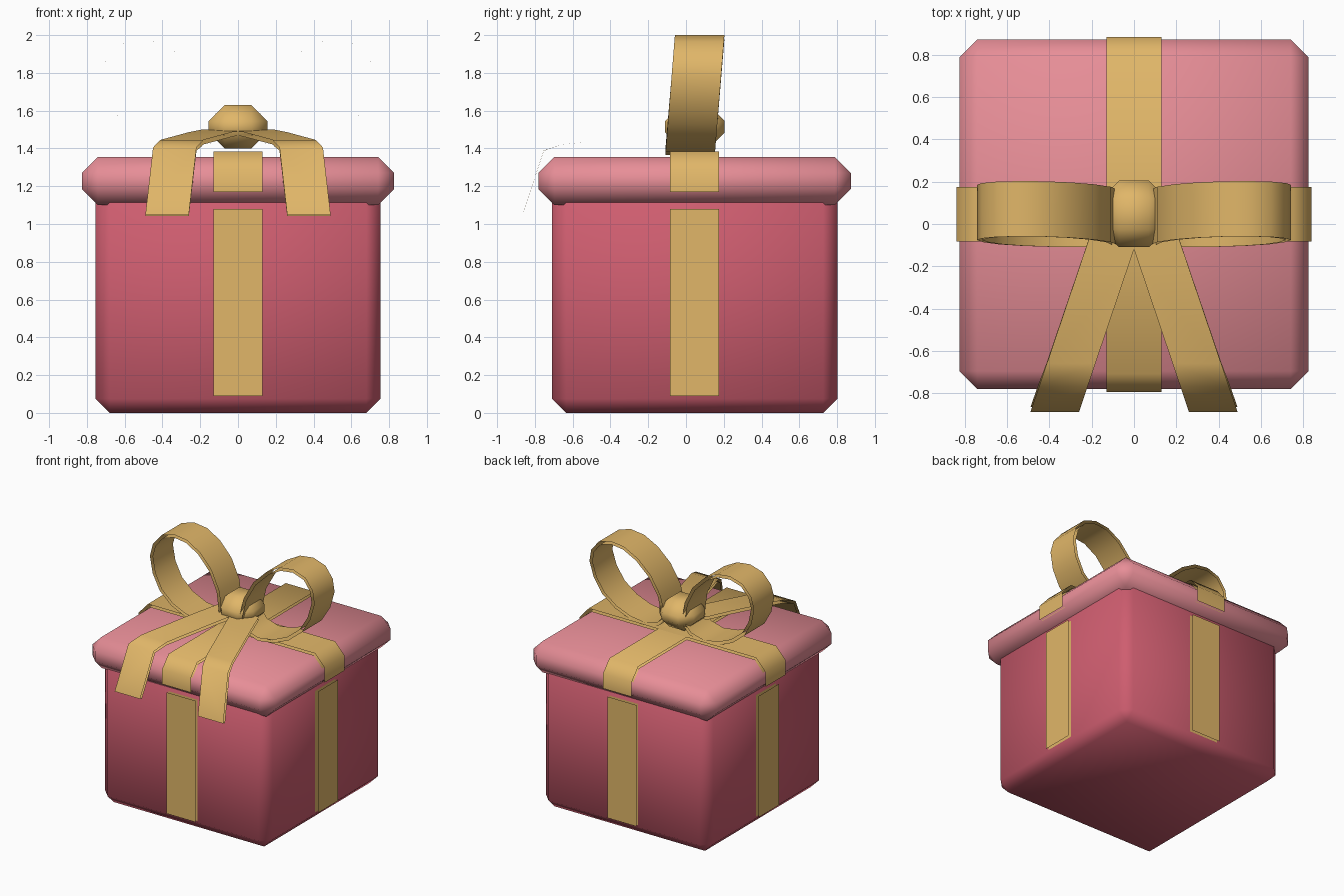
import bpy, bmesh, math
from mathutils import Vector

if "Cube" in bpy.data.objects:
    bpy.data.objects.remove(bpy.data.objects["Cube"])

CY = 0.046  # depth centre of the box


def material(name, rgb):
    m = bpy.data.materials.new(name)
    m.diffuse_color = (*rgb, 1)
    m.use_nodes = True
    m.node_tree.nodes["Principled BSDF"].inputs["Base Color"].default_value = m.diffuse_color
    return m


RED = material("box_red", (0.62, 0.11, 0.16))
PINK = material("lid_pink", (0.80, 0.27, 0.31))
GOLD = material("ribbon_gold", (0.75, 0.47, 0.14))


def finish(name, bm, mat, angle):
    me = bpy.data.meshes.new(name)
    bm.to_mesh(me)
    bm.free()
    me.materials.append(mat)
    ob = bpy.data.objects.new(name, me)
    bpy.context.collection.objects.link(ob)
    bpy.ops.object.select_all(action='DESELECT')
    ob.select_set(True)
    bpy.context.view_layer.objects.active = ob
    bpy.ops.object.shade_smooth_by_angle(angle=math.radians(angle))
    return ob


def chamfer_box(name, lo, hi, bevel, mat):
    lo, hi = Vector(lo), Vector(hi)
    bm = bmesh.new()
    bmesh.ops.create_cube(bm, size=1)
    for v in bm.verts:
        v.co = (lo + hi) / 2 + v.co * (hi - lo)
    bmesh.ops.bevel(bm, geom=bm.edges[:], offset=bevel, segments=1,
                    affect='EDGES', profile=0.5)
    return finish(name, bm, mat, 60)


def ribbon(name, path, width, mirror=False, loc=(0, 0, 0), turn=0):
    """Strip swept along width; two thin layers with open edges."""
    bm = bmesh.new()
    w = Vector(width)
    rows = [(bm.verts.new(p), bm.verts.new(Vector(p) + w)) for p in path]
    for (a, b), (c, d) in zip(rows, rows[1:]):
        bm.faces.new((a, c, d, b))
    ob = finish(name, bm, GOLD, 60)
    ob.location = loc
    ob.rotation_euler.z = turn
    if mirror:
        ob.modifiers.new("mirror", 'MIRROR').use_mirror_merge = False
    s = ob.modifiers.new("layers", 'SOLIDIFY')
    s.thickness, s.offset, s.use_rim = 0.024, -1, False
    return ob


# box and lid
chamfer_box("box_body", (-.755, CY - .755, 0), (.755, CY + .755, 1.19), .075, RED)
chamfer_box("lid", (-.827, CY - .827, 1.1), (.827, CY + .827, 1.355), .085, PINK)

# ribbons over the lid, crossing at the middle
half = [(.84, 1.17), (.84, 1.29), (.755, 1.385)]
over = [(-x, -.13, z) for x, z in half] + [(x, -.13, z) for x, z in reversed(half)]
for i, n in enumerate(("lid_ribbon_across", "lid_ribbon_along")):
    ribbon(n, over, (0, .26, 0), loc=(0, CY, 0), turn=i * math.pi / 2)

# vertical strips on the four sides of the box
for i, n in enumerate(("left", "front", "right", "back")):
    ribbon("box_ribbon_" + n, [(-.78, -.13, .09), (-.78, -.13, 1.08)],
           (0, .26, 0), loc=(0, CY, 0), turn=i * math.pi / 2)

# bow loops, leaning slightly back as they rise
loop = [(.08, 1.50), (.11, 1.66), (.19, 1.81), (.30, 1.92), (.42, 1.985), (.54, 2.0),
        (.65, 1.965), (.72, 1.88), (.742, 1.78), (.71, 1.65), (.64, 1.53),
        (.53, 1.44), (.40, 1.385), (.26, 1.365), (.14, 1.40), (.08, 1.47)]
ribbon("bow_loops", [(x, -.11 + .08 * (z - 1.36), z) for x, z in loop],
       (0, .262, 0), mirror=True)

# bow tails, splayed forward and hanging over the front edge
tail = [(0, 1.50), (-.2, 1.487), (-.66, 1.445), (-.77, 1.405), (-.89, 1.05)]
ribbon("bow_tails", [(-(y + .12) * .338, y, z) for y, z in tail],
       (.23, 0, 0), mirror=True)

# knot
chamfer_box("bow_knot", (-.155, -.11, 1.40), (.155, .205, 1.63), .085, GOLD)
